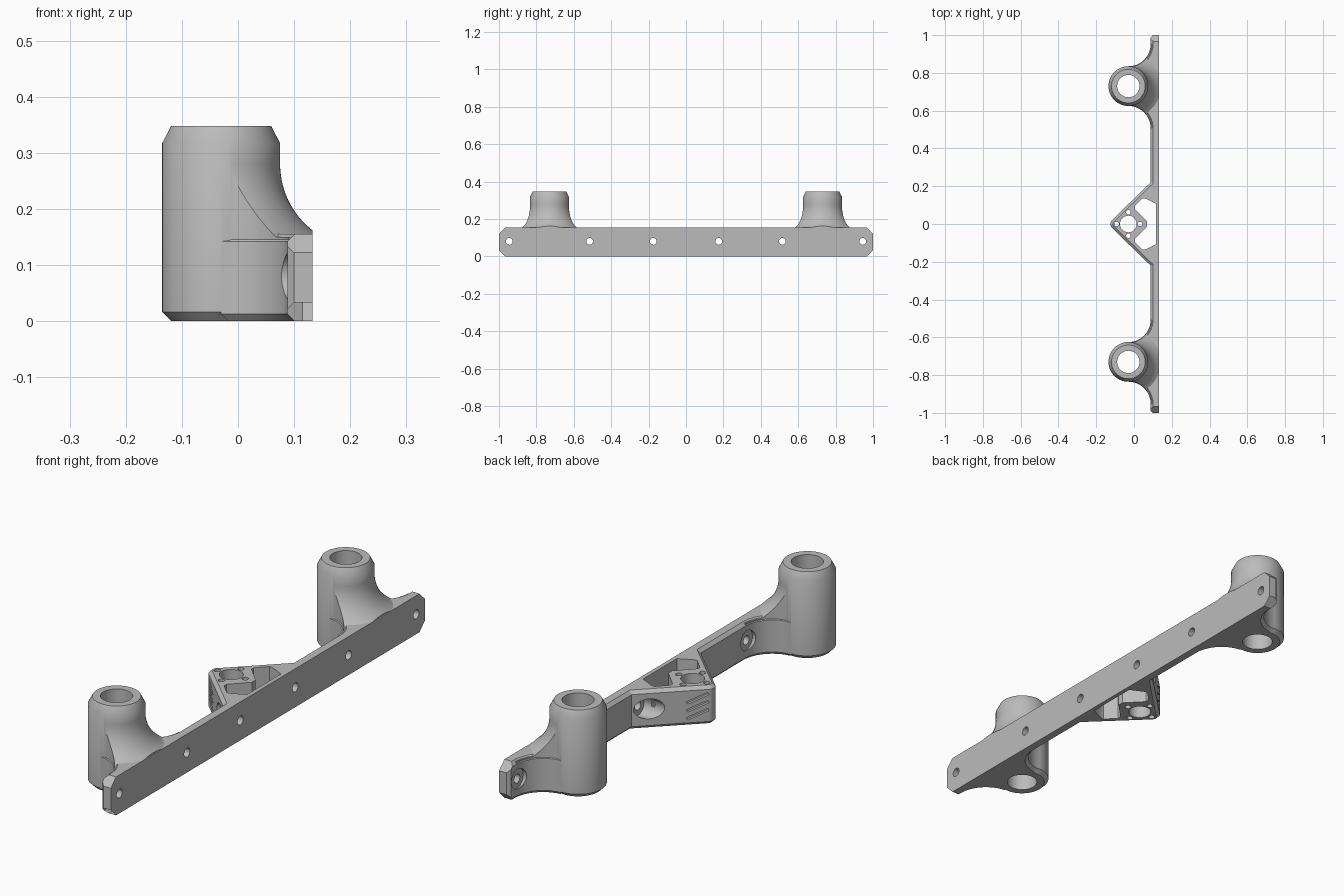
import bpy, bmesh, math
from mathutils import Matrix, Vector

if "Cube" in bpy.data.objects:
    bpy.data.objects.remove(bpy.data.objects["Cube"], do_unlink=True)

BACK, FACE, H = 0.133, 0.088, 0.155      # bar back, bar front, bar height
TX, TY, TR = -0.03, 0.73, 0.105          # tower centre and radius
HOLE_Y = (0.175, 0.515, 0.945)

grey = bpy.data.materials.new("plain grey")
grey.use_nodes = True
grey.diffuse_color = (0.5, 0.5, 0.5, 1)
grey.node_tree.nodes["Principled BSDF"].inputs["Base Color"].default_value = (0.5, 0.5, 0.5, 1)


def finish(name, bm):
    bmesh.ops.recalc_face_normals(bm, faces=bm.faces)
    mesh = bpy.data.meshes.new(name)
    bm.to_mesh(mesh)
    bm.free()
    mesh.materials.append(grey)
    obj = bpy.data.objects.new(name, mesh)
    bpy.context.collection.objects.link(obj)
    return obj


def prism(name, pts, z0, z1, chamfer=0):
    """Extrude a plan outline; chamfer its rims except along the bar back."""
    bm = bmesh.new()
    base = bm.faces.new([bm.verts.new((x, y, z0)) for x, y in pts])
    ext = bmesh.ops.extrude_face_region(bm, geom=[base])
    verts = [g for g in ext["geom"] if isinstance(g, bmesh.types.BMVert)]
    bmesh.ops.translate(bm, verts=verts, vec=(0, 0, z1 - z0))
    bmesh.ops.recalc_face_normals(bm, faces=bm.faces)
    if chamfer:
        rim = [e for e in bm.edges
               if abs(e.verts[0].co.z - e.verts[1].co.z) < 1e-5
               and min(v.co.x for v in e.verts) < BACK - 0.001]
        rim = [e for e in rim if max(v.co.x for v in e.verts) < BACK - 0.001]
        bmesh.ops.bevel(bm, geom=rim, offset=chamfer, segments=1, affect='EDGES')
    return finish(name, bm)


def lathe(name, profile, x, y, steps=96):
    bm = bmesh.new()
    vs = [bm.verts.new((r, 0, z)) for r, z in profile]
    edges = [bm.edges.new(p) for p in zip(vs, vs[1:])]
    bmesh.ops.spin(bm, geom=vs + edges, cent=(0, 0, 0), axis=(0, 0, 1),
                   angle=math.tau, steps=steps)
    bmesh.ops.remove_doubles(bm, verts=bm.verts, dist=1e-5)
    bmesh.ops.translate(bm, verts=bm.verts, vec=(x, y, 0))
    return finish(name, bm)


def rod(name, a, b, r, sides=40):
    a, b = Vector(a), Vector(b)
    bm = bmesh.new()
    turn = (b - a).to_track_quat('Z', 'Y').to_matrix().to_4x4()
    bmesh.ops.create_cone(bm, cap_ends=True, segments=sides, radius1=r, radius2=r,
                          depth=(b - a).length, matrix=Matrix.Translation((a + b) / 2) @ turn)
    return finish(name, bm)


def block(name, size, matrix):
    bm = bmesh.new()
    bmesh.ops.create_cube(bm, size=1, matrix=matrix @ Matrix.Diagonal((*size, 1)))
    return finish(name, bm)


def combine(target, tool, operation):
    mod = target.modifiers.new("combine", 'BOOLEAN')
    mod.operation, mod.object, mod.solver = operation, tool, 'EXACT'
    bpy.context.view_layer.objects.active = target
    bpy.ops.object.modifier_apply(modifier=mod.name)
    bpy.data.objects.remove(tool, do_unlink=True)


def arc(cx, cy, r, a0, a1, n=14):
    return [(cx + r * math.cos(math.radians(a0 + (a1 - a0) * i / n)),
             cy + r * math.sin(math.radians(a0 + (a1 - a0) * i / n))) for i in range(n + 1)]


def web(r):
    """Concave sides of the web joining a tower to the bar, outer side first."""
    reach = TR + FACE - TX
    outer = arc(TX, TY + reach, r, 0, -90)
    inner = arc(TX, TY - reach, r, 90, 0)
    return outer + inner


# Bar with tower webs and the pointed centre mount, as one plan outline
half = [(BACK, 1), (FACE + 0.012, 1), (FACE, 0.988)] + web(FACE - TX)
half += [(FACE, 0.22)] + arc(-0.095, 0, 0.03, 135, 180, 5)
outline = half + [(x, -y) for x, y in reversed(half[:-1])]
body = prism("mounting_bar", outline, 0, H, 0.013)

# Towers with flared fillets running down onto the bar
R = 0.15
flare = [(0, 0.1), (0.4, 0.1), (0.4, 0.15)]
flare += list(reversed(arc(TR + R, 0.28, R, 180, 240))) + [(TR - 0.01, 0.3), (0, 0.3)]
tower = [(0, 0), (TR - 0.016, 0), (TR, 0.016), (TR, 0.317), (TR - 0.016, 0.348), (0, 0.348)]
for s in (1, -1):
    sides = [(x, s * y) for x, y in web(FACE - TX + 0.003)]
    n = len(sides) // 2
    plan = [(BACK - 0.0005, sides[0][1])] + sides + [(BACK - 0.0005, sides[-1][1])]
    fillet = prism("tower_fillet", plan, 0.09, 0.31)
    combine(fillet, lathe("flare", flare, TX, s * TY), 'INTERSECT')
    combine(body, fillet, 'UNION')
    combine(body, lathe("tower", tower, TX, s * TY), 'UNION')
    combine(body, rod("bore", (TX, s * TY, -0.1), (TX, s * TY, 0.5), 0.059, 64), 'DIFFERENCE')

# Screw holes with wide access bores from the front of the bar
for s in (1, -1):
    for y in HOLE_Y:
        combine(body, rod("screw_hole", (0, s * y, 0.08), (0.2, s * y, 0.08), 0.018, 24), 'DIFFERENCE')
        combine(body, rod("access_bore", (-0.1, s * y, 0.08), (FACE + 0.004, s * y, 0.08), 0.04), 'DIFFERENCE')

# Clipped corners at the bar ends
for s in (1, -1):
    for z in (0, H):
        turn = Matrix.Translation((0.1, s, z)) @ Matrix.Rotation(math.pi / 4, 4, 'X')
        combine(body, block("corner_cut", (0.2, 0.047, 0.047), turn), 'DIFFERENCE')

# Centre mount: chevron pocket, main hole and four small screw holes
pocket = [(0.07, 0.012), (0.004, 0.08), (0.004, 0.094), (0.045, 0.136), (0.058, 0.136), (0.116, 0.108)]
pocket += [(x, -y) for x, y in reversed(pocket)]
combine(body, prism("pocket", pocket, -0.1, 0.3), 'DIFFERENCE')
combine(body, rod("mount_hole", (TX, 0, -0.1), (TX, 0, 0.3), 0.044), 'DIFFERENCE')
for dx, dy in ((1, 0), (-1, 0), (0, 1), (0, -1)):
    x, y = TX + 0.062 * dx, 0.062 * dy
    combine(body, rod("small_hole", (x, y, -0.1), (x, y, 0.3), 0.012, 20), 'DIFFERENCE')

# Slanted grip grooves on both sloping faces near the point
for s in (1, -1):
    for z in (0.045, 0.077, 0.109):
        turn = (Matrix.Translation((-0.087, s * 0.05, z)) @ Matrix.Rotation(s * math.pi / 4, 4, 'Z')
                @ Matrix.Rotation(math.radians(22), 4, 'Y'))
        combine(body, block("groove", (0.085, 0.022, 0.011), turn), 'DIFFERENCE')

# Smooth curved walls, keep chamfers crisp
for o in bpy.context.selected_objects:
    o.select_set(False)
body.select_set(True)
bpy.context.view_layer.objects.active = body
bpy.ops.object.shade_smooth_by_angle(angle=math.radians(28))
